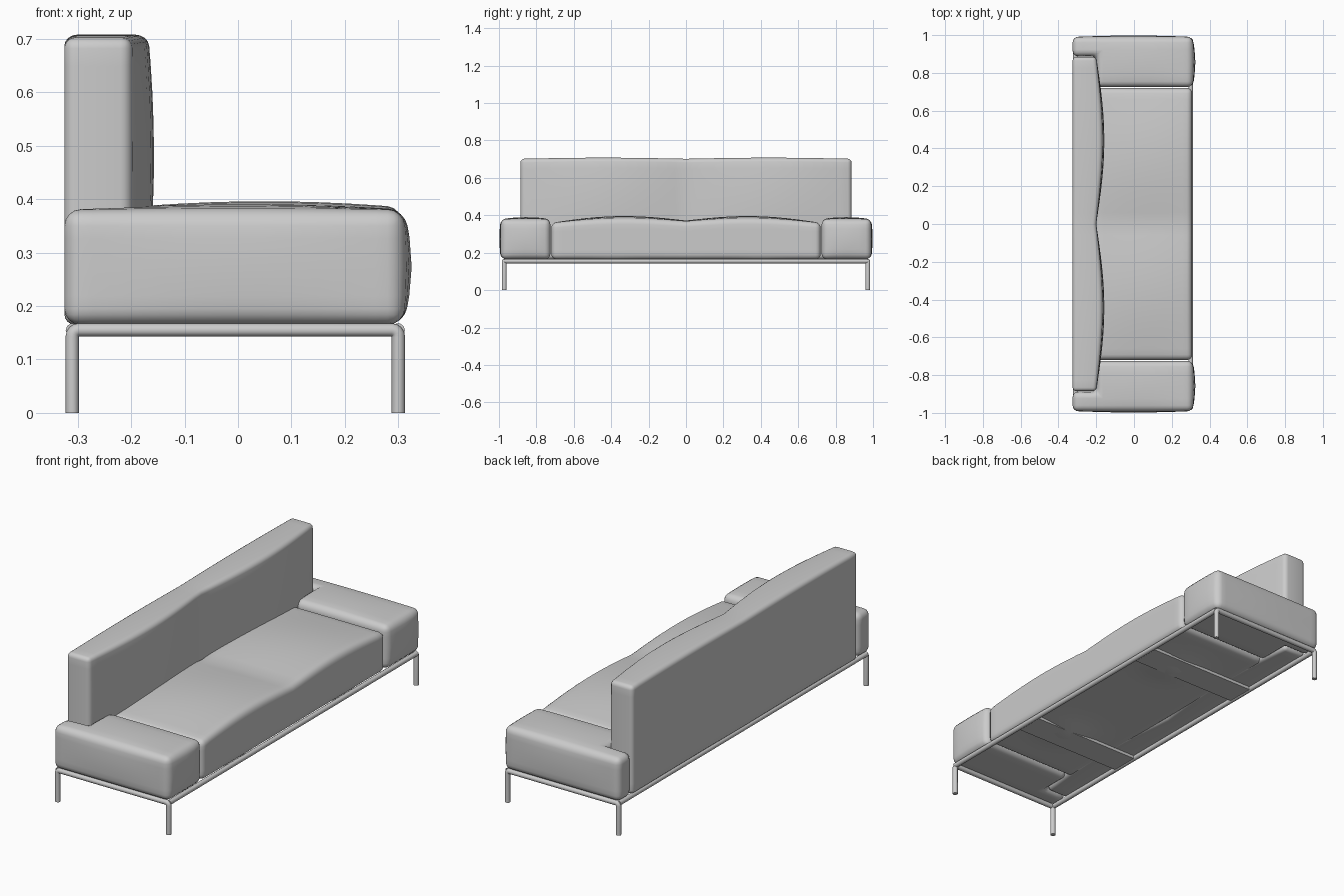
import bpy, bmesh
from math import sin, cos, pi, exp, radians
from mathutils import Vector

if "Cube" in bpy.data.objects:
    bpy.data.objects.remove(bpy.data.objects["Cube"])


def finish(name, me):
    ob = bpy.data.objects.new(name, me)
    bpy.context.collection.objects.link(ob)
    bpy.ops.object.select_all(action='DESELECT')
    ob.select_set(True)
    bpy.context.view_layer.objects.active = ob
    bpy.ops.object.shade_smooth_by_angle(angle=radians(40))
    return ob


def block(name, outline, z0, z1, radius=0, deform=None):
    """Extrude an xy outline, round its edges, slice it finely and deform it."""
    bm = bmesh.new()
    face = bm.faces.new([bm.verts.new((x, y, z0)) for x, y in outline])
    ext = bmesh.ops.extrude_face_region(bm, geom=[face])['geom']
    for v in ext:
        if isinstance(v, bmesh.types.BMVert):
            v.co.z = z1
    bmesh.ops.recalc_face_normals(bm, faces=bm.faces[:])
    if radius:
        bmesh.ops.bevel(bm, geom=bm.edges[:], offset=radius, segments=4,
                        profile=0.5, affect='EDGES')
    if deform:
        lo = [min(v.co[i] for v in bm.verts) for i in range(3)]
        hi = [max(v.co[i] for v in bm.verts) for i in range(3)]
        for i, step in enumerate((0.06, 0.06, 0.06)):
            n = max(2, round((hi[i] - lo[i]) / step))
            n += n % 2
            axis = Vector((i == 0, i == 1, i == 2))
            for k in range(1, n):
                bmesh.ops.bisect_plane(
                    bm, geom=bm.verts[:] + bm.edges[:] + bm.faces[:], dist=1e-5,
                    plane_co=axis * (lo[i] + (hi[i] - lo[i]) * k / n), plane_no=axis)
        for v in bm.verts:
            v.co += Vector(deform(*v.co))
    me = bpy.data.meshes.new(name)
    bm.to_mesh(me)
    bm.free()
    return finish(name, me)


def rect(x0, x1, y0, y1):
    return [(x0, y0), (x1, y0), (x1, y1), (x0, y1)]


def tube(name, pts, r=0.0125):
    cu = bpy.data.curves.new(name, 'CURVE')
    cu.dimensions = '3D'
    cu.bevel_depth, cu.bevel_resolution, cu.use_fill_caps = r, 3, True
    sp = cu.splines.new('POLY')
    sp.points.add(len(pts) - 1)
    for p, co in zip(sp.points, pts):
        p.co = (*co, 1)
    ob = bpy.data.objects.new(name, cu)
    bpy.context.collection.objects.link(ob)
    me = bpy.data.meshes.new_from_object(ob.evaluated_get(bpy.context.evaluated_depsgraph_get()))
    bpy.data.objects.remove(ob)
    return finish(name, me)


# Seat: two soft swells with a dip in the middle, sagging onto the slats
def seat_shape(x, y, z):
    a = min(abs(y) / 0.72, 1)
    t = (z - 0.165) / 0.195
    up = (0.030 * sin(pi * a) + 0.012 * (1 - a)) * (1 - 0.35 * ((x - 0.05) / 0.27) ** 2)
    sag = 0.022 * exp(-((x - 0.1) / 0.12) ** 2 - ((abs(y) - 0.4) / 0.1) ** 2)
    return (0, 0, up * t - sag * (1 - t))


block("seat", rect(-0.21, 0.308, -0.72, 0.72), 0.165, 0.36, 0.028, seat_shape)


# Backrest: the front face swells on either side of the centre
def back_shape(x, y, z):
    w = sin(pi * min(abs(y) / 0.885, 1))
    t = (x + 0.325) / 0.125
    h = 1 - 0.25 * (min(abs(z - 0.48) / 0.22, 1)) ** 2
    return (0.043 * w * h * t, 0, 0.006 * w * (z > 0.5) * (z - 0.5) / 0.2)


block("backrest", rect(-0.325, -0.2, -0.885, 0.885), 0.165, 0.702, 0.02, back_shape)


# L-shaped armrests wrapping the ends of the backrest
def arm_shape(x, y, z):
    s = sin(pi * max(0, min(1, (z - 0.165) / 0.22)))
    c = sin(pi * max(0, min(1, (abs(y) - 0.72) / 0.27)))
    d = cos(pi * x / 0.66)
    out = 0.008 * s * d if abs(y) > 0.9 else 0
    return (0.015 * s * c * max(0, x / 0.31) ** 2, out if y > 0 else -out,
            0.01 * d * c * max(0, (z - 0.27) / 0.11))


for side, label in ((1, "right"), (-1, "left")):
    arm = [(-0.325, 0.888), (-0.198, 0.888), (-0.198, 0.725), (0.31, 0.725),
           (0.31, 0.99), (-0.325, 0.99)]
    block(label + "_armrest", [(x, y * side) for x, y in arm],
          0.165, 0.38, 0.03, arm_shape)

    # End hoop: two legs joined by a rail with tight bends
    y, b, zr = 0.972 * side, 0.012, 0.155
    bend = [(b * (1 - cos(k * pi / 8)), b * sin(k * pi / 8)) for k in range(5)]
    path = [(-0.31, y, 0)] + [(-0.31 + u, y, zr - b + v) for u, v in bend]
    path += [(0.30 - u, y, zr - b + v) for u, v in reversed(bend)] + [(0.30, y, 0)]
    tube(label + "_leg_hoop", path)

    # Slat under the seat
    block(label + "_slat", rect(-0.31, 0.30, 0.43 * side - 0.07, 0.43 * side + 0.07), 0.147, 0.162)

# Long rails
for x, label in ((-0.31, "back"), (0.30, "front")):
    tube(label + "_rail", [(x, -0.972, 0.155), (x, 0.972, 0.155)])
